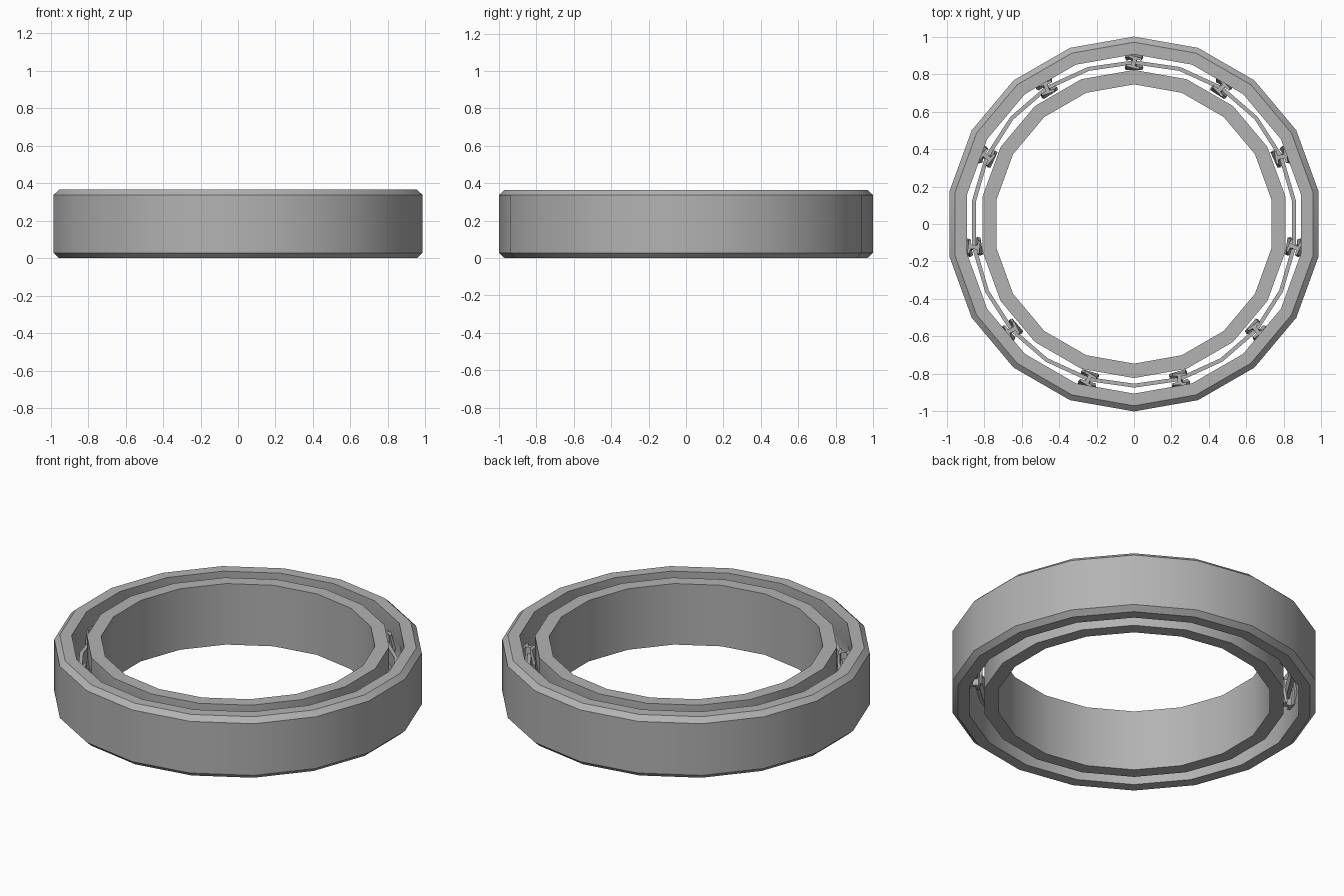
import bpy
import bmesh
from math import sin, cos, pi, radians

SIDES = 18
CLIPS = 11
MID = 0.182

default = bpy.data.objects.get("Cube")
if default:
    bpy.data.objects.remove(default, do_unlink=True)

steel = bpy.data.materials.new("grey_steel")
steel.use_nodes = True
GREY = (0.45, 0.45, 0.45, 1)
steel.diffuse_color = GREY
steel.node_tree.nodes["Principled BSDF"].inputs["Base Color"].default_value = GREY


def finish(name, bm, smooth):
    bmesh.ops.recalc_face_normals(bm, faces=bm.faces)
    mesh = bpy.data.meshes.new(name)
    bm.to_mesh(mesh)
    bm.free()
    mesh.materials.append(steel)
    obj = bpy.data.objects.new(name, mesh)
    bpy.context.collection.objects.link(obj)
    bpy.ops.object.select_all(action="DESELECT")
    obj.select_set(True)
    bpy.context.view_layer.objects.active = obj
    if smooth:
        bpy.ops.object.shade_smooth_by_angle(angle=radians(30))
    return obj


def ring(name, profile, sides, smooth=True):
    """Revolve a closed (radius, height) profile about z."""
    bm = bmesh.new()
    loops = []
    for i in range(sides):
        a = pi / 2 + 2 * pi * i / sides
        loops.append([bm.verts.new((r * cos(a), r * sin(a), z)) for r, z in profile])
    count = len(profile)
    for i in range(sides):
        here, there = loops[i], loops[(i + 1) % sides]
        for j in range(count):
            k = (j + 1) % count
            bm.faces.new((here[j], there[j], there[k], here[k]))
    return finish(name, bm, smooth)


# Outer race: chamfered rim and a shallow ball groove inside
ring("outer_race", [
    (0.97, 0), (1, 0.028), (1, 0.337), (0.97, 0.365), (0.905, 0.365),
    (0.905, 0.24), (0.918, MID), (0.905, 0.125), (0.905, 0)], SIDES)

# Inner race: plain bore and a shallow ball groove outside
ring("inner_race", [
    (0.745, 0), (0.745, 0.365), (0.822, 0.365), (0.822, 0.24),
    (0.81, MID), (0.822, 0.125), (0.822, 0)], SIDES)

# Cage: thin band running between the races
ring("cage_band", [
    (0.852, 0.14), (0.873, 0.14), (0.873, 0.225), (0.852, 0.225)], CLIPS * 2)

# Clips: tapered, slightly twisted H-shaped spacers on the cage
H_HALF = [(0.015, 0), (0.015, 0.022), (0.05, 0.026), (0.045, 0.042)]
outline = H_HALF[1:] + [(-t, r) for t, r in reversed(H_HALF[1:])]
outline += [(-t, -r) for t, r in outline]


def clip(name, angle):
    bm = bmesh.new()
    layers = []
    for dz, size, twist in ((-0.08, 0.75, -0.25), (0, 1, 0), (0.08, 0.75, 0.25)):
        layer = []
        for t, r in outline:
            tt = size * (t * cos(twist) - r * sin(twist))
            rr = 0.863 + size * (t * sin(twist) + r * cos(twist))
            layer.append(bm.verts.new((rr * cos(angle) - tt * sin(angle),
                                       rr * sin(angle) + tt * cos(angle), MID + dz)))
        layers.append(layer)
    n = len(outline)
    for low, high in zip(layers, layers[1:]):
        for i in range(n):
            j = (i + 1) % n
            bm.faces.new((low[i], low[j], high[j], high[i]))
    bm.faces.new(layers[0])
    bm.faces.new(layers[-1])
    finish(name, bm, False)


for i in range(CLIPS):
    clip(f"cage_clip_{i + 1}", pi / 2 + 2 * pi * i / CLIPS)
